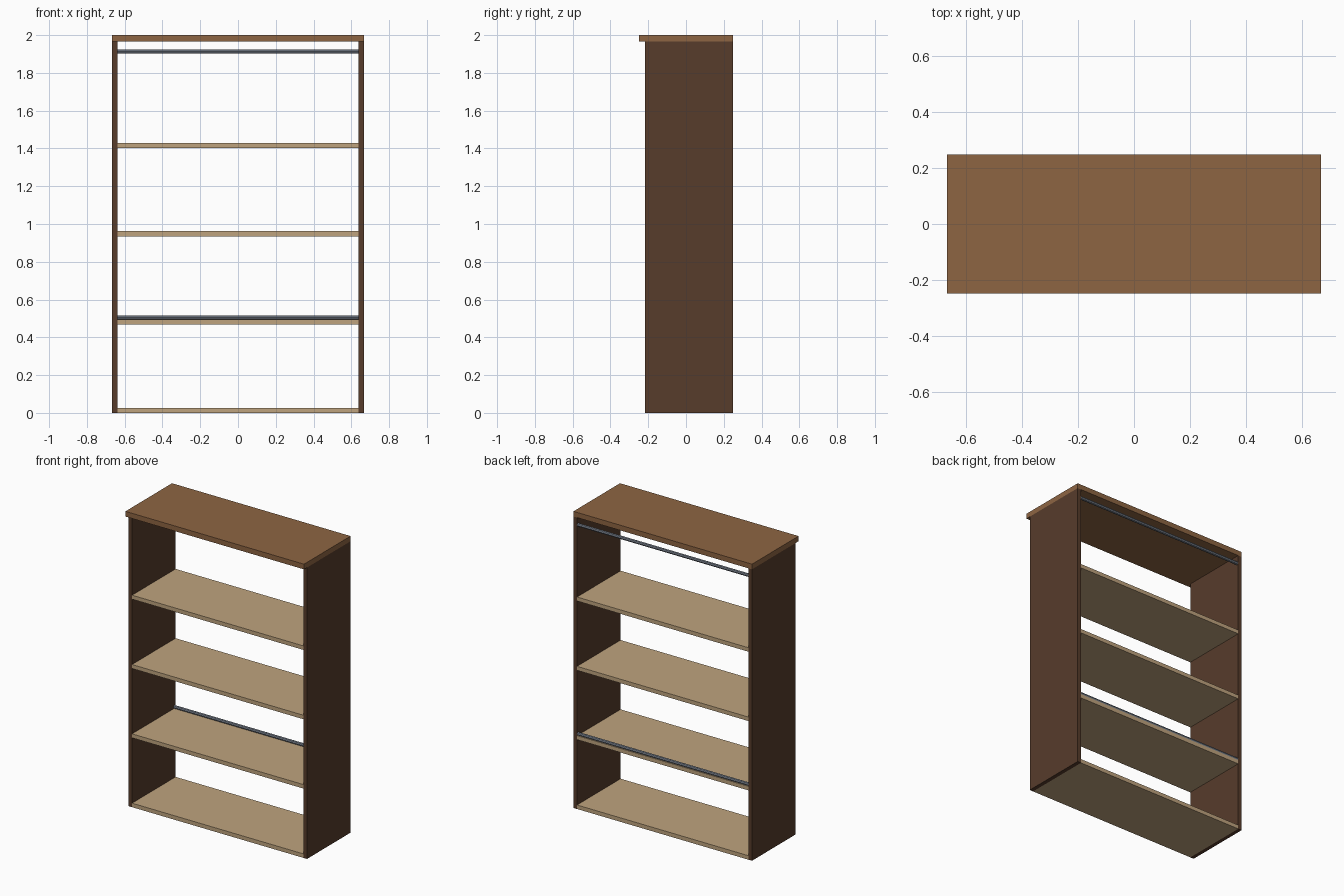
import bpy, math

if "Cube" in bpy.data.objects:
    bpy.data.objects.remove(bpy.data.objects["Cube"])

def material(name, col):
    m = bpy.data.materials.new(name)
    m.diffuse_color = (*col, 1)
    m.use_nodes = True
    m.node_tree.nodes["Principled BSDF"].inputs["Base Color"].default_value = m.diffuse_color
    return m

dark = material("dark_wood", (0.095, 0.045, 0.024))
brown = material("brown_wood", (0.27, 0.13, 0.055))
pale = material("pale_wood", (0.52, 0.37, 0.21))
metal = material("metal", (0.2, 0.23, 0.28))

def box(name, x0, x1, y0, y1, z0, z1, mat):
    bpy.ops.mesh.primitive_cube_add(size=1, location=((x0+x1)/2, (y0+y1)/2, (z0+z1)/2))
    o = bpy.context.object
    o.name = name
    o.scale = (x1-x0, y1-y0, z1-z0)
    bpy.ops.object.transform_apply(location=False, rotation=False, scale=True)
    o.data.materials.append(mat)

W, D, T = 0.666, 0.248, 0.027      # half width, half depth, board thickness
FRONT, TOP_Z = -0.216, 1.965
inner = W - T

# Overhanging top board
box("top_board", -W, W, -D, D, TOP_Z, 2.0, brown)

# Side panels
box("left_panel", -W, -inner, FRONT, D, 0, TOP_Z, dark)
box("right_panel", inner, W, FRONT, D, 0, TOP_Z, dark)

# Evenly spaced shelves
for i in range(4):
    z = i * 0.4675
    box(f"shelf_{i+1}", -inner, inner, FRONT, D, z, z + T, pale)

# Octagonal rods along the back
for name, z in (("lower_rod", 0.504), ("upper_rod", 1.913)):
    bpy.ops.mesh.primitive_cylinder_add(vertices=8, radius=0.011, depth=2*inner,
                                        location=(0, D - 0.011, z), rotation=(0, math.pi/2, 0))
    o = bpy.context.object
    o.name = name
    o.data.materials.append(metal)
